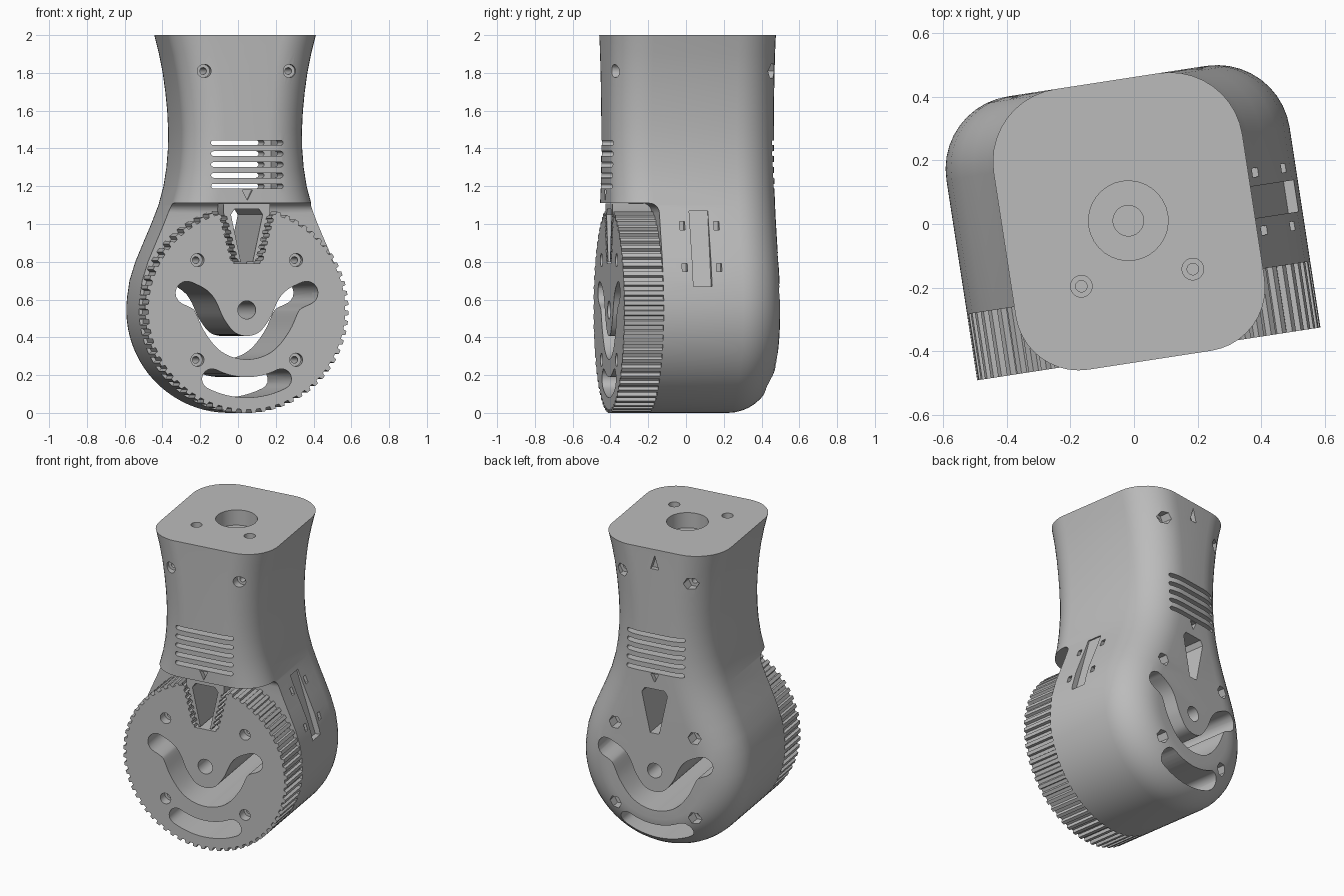
import bpy, bmesh, math
from mathutils import Matrix, Vector

cube = bpy.data.objects.get("Cube")
if cube:
    bpy.data.objects.remove(cube, do_unlink=True)

grey = bpy.data.materials.new("plain grey")
grey.use_nodes = True
grey.diffuse_color = (0.5, 0.5, 0.5, 1)
grey.node_tree.nodes["Principled BSDF"].inputs["Base Color"].default_value = (0.5, 0.5, 0.5, 1)

HUB = 0.545           # height of the wheel axis, also its radius
FRONT, BACK, SEAT = -0.43, 0.456, -0.2
WHEEL_FRONT = -0.41


def make(name, bm):
    bmesh.ops.recalc_face_normals(bm, faces=bm.faces)
    me = bpy.data.meshes.new(name)
    bm.to_mesh(me)
    bm.free()
    me.materials.append(grey)
    ob = bpy.data.objects.new(name, me)
    bpy.context.collection.objects.link(ob)
    return ob


def loft(name, rings):
    bm = bmesh.new()
    loops = [[bm.verts.new(p) for p in ring] for ring in rings]
    n = len(loops[0])
    for a, b in zip(loops, loops[1:]):
        for i in range(n):
            bm.faces.new((a[i], a[(i + 1) % n], b[(i + 1) % n], b[i]))
    bm.faces.new(loops[0])
    bm.faces.new(loops[-1])
    return make(name, bm)


def prism(name, pts, a, b, axis="y"):
    place = {"y": lambda p, q, d: (p, d, q),
             "x": lambda p, q, d: (d, p, q),
             "z": lambda p, q, d: (p, q, d)}[axis]
    return loft(name, [[place(p, q, d) for p, q in pts] for d in (a, b)])


def circle(x, z, r, n=24):
    return [(x + r * math.cos(math.tau * i / n), z + r * math.sin(math.tau * i / n)) for i in range(n)]


def box(x0, x1, z0, z1):
    return [(x0, z0), (x1, z0), (x1, z1), (x0, z1)]


def stroke(path, r, n=8):
    """Outline of a round-ended slot that follows a path."""
    path = [Vector(p) for p in path]
    out = []
    for line in (path, path[::-1]):
        for i, p in enumerate(line):
            t = (line[min(i + 1, len(line) - 1)] - line[max(i - 1, 0)]).normalized()
            side = Vector((t.y, -t.x))
            out.append(p + side * r)
        for k in range(1, n):
            a = math.pi * k / n
            out.append(line[-1] + (side * math.cos(a) + t * math.sin(a)) * r)
    return [tuple(p) for p in out]


def smooth(pts, steps=6):
    """Catmull-Rom curve through the points."""
    p = [Vector(q) for q in [pts[0]] + pts + [pts[-1]]]
    out = []
    for a, b, c, d in zip(p, p[1:], p[2:], p[3:]):
        for k in range(steps):
            t = k / steps
            out.append(0.5 * (2 * b + (c - a) * t + (2 * a - 5 * b + 4 * c - d) * t * t
                              + (3 * b - a - 3 * c + d) * t ** 3))
    return out + [p[-1]]


def cut(cutter, *targets):
    cutter.hide_render = True
    for ob in targets:
        mod = ob.modifiers.new("cut", "BOOLEAN")
        mod.operation, mod.solver, mod.object = "DIFFERENCE", "EXACT", cutter
        bpy.context.view_layer.objects.active = ob
        bpy.ops.object.modifier_apply(modifier=mod.name)
    bpy.data.objects.remove(cutter, do_unlink=True)


# Housing: flared neck above a round base, with rounded front and back edges
widths = [0.395, 0.37, 0.35, 0.336, 0.326, 0.321, 0.322, 0.33, 0.346, 0.373, 0.412, 0.455, 0.497, 0.528]
half = [Vector((w, 2 - 0.1 * i)) for i, w in enumerate(widths)]
for i in range(22):
    a = math.radians(8 - 98 * i / 21)
    half.append(Vector((HUB * math.cos(a), HUB + HUB * math.sin(a))))
normals = []
for i in range(len(half)):
    t = half[min(i + 1, len(half) - 1)] - half[max(i - 1, 0)]
    normals.append(Vector((-t.y, t.x)).normalized())
normals[0], normals[-1] = Vector((1, 0)), Vector((0, -1))


def section(y, inset):
    right = [p - n * inset for p, n in zip(half, normals)]
    return [(p.x, y, p.y) for p in right] + [(-p.x, y, p.y) for p in right[-2::-1]]


rings = []
for k in range(11):
    a = math.pi / 2 * k / 10
    rings.append(section(FRONT + 0.2 * (1 - math.sin(a)), 0.2 * (1 - math.cos(a))))
rings.reverse()
for k in range(11):
    a = math.pi / 2 * k / 10
    rings.append(section(BACK - 0.23 * (1 - math.sin(a)), 0.23 * (1 - math.cos(a))))
housing = loft("housing", rings)

# Step in the housing where the wheel sits
corner = [(SEAT - 0.05 + 0.05 * math.cos(a), 1.06 + 0.05 * math.sin(a))
          for a in (math.pi / 2 * k / 6 for k in range(7))]
cut(prism("step", [(-0.7, -0.2), (SEAT, -0.2)] + corner + [(-0.7, 1.11)], -1, 1, "x"), housing)

# Toothed wheel
TEETH = 64
outline = []
for i in range(TEETH):
    for f, r in ((0, 0.527), (0.4, 0.527), (0.5, HUB), (0.9, HUB)):
        a = math.tau * (i + f) / TEETH
        outline.append((r * math.cos(a), HUB + r * math.sin(a)))
wheel = prism("toothed_wheel", outline, WHEEL_FRONT, SEAT)


# Notch in the wheel and the toothed wedge that fills it
def toothed_wedge(top, bottom, z0, z1, depth, count=7):
    side = []
    for i in range(count):
        for f, d in ((0, 0), (0.4, 0), (0.5, depth), (0.9, depth)):
            t = (i + f) / count * 0.85
            side.append((bottom + (top - bottom) * t + d, z0 + (z1 - z0) * t))
    side.append((top, z1))
    return side + [(-x, z) for x, z in reversed(side)]


cut(prism("notch", toothed_wedge(0.155, 0.07, 0.79, 1.12, 0.012), -0.6, 0), wheel)
wedge = prism("wedge", toothed_wedge(0.125, 0.045, 0.8, 1.108, 0.012), WHEEL_FRONT, SEAT)
hole = [(-0.03, 0.79), (0.03, 0.79), (0.085, 1.05), (0.065, 1.08), (-0.065, 1.08), (-0.085, 1.05)]
cut(prism("wedge_hole", hole, -0.6, 0.6), housing, wedge)

# Curved slots through wheel and base
arm = [(0.32, 0.09), (0.235, 0.04), (0.175, -0.08), (0.1, -0.17)]
path = smooth([(-x, HUB + z) for x, z in arm] + [(0, HUB - 0.2)] + [(x, HUB + z) for x, z in arm[::-1]])
cut(prism("wave_slot", stroke(path, 0.062), -0.6, 0.6), housing, wheel)
arc = [(0.41 * math.sin(a), HUB - 0.41 * math.cos(a)) for a in (math.radians(-27 + 4.5 * k) for k in range(13))]
cut(prism("lower_slot", stroke(arc, 0.054), -0.6, 0.6), housing, wheel)
cut(prism("axle_hole", circle(0, HUB, 0.048), -0.6, 0.6), housing, wheel)

# Bolt holes: round heads in front, hexagonal nuts behind
bolts = [(sx * 0.264, HUB + sz * 0.264, WHEEL_FRONT) for sx in (-1, 1) for sz in (-1, 1)]
bolts += [(sx * 0.228, 1.81, FRONT) for sx in (-1, 1)]
for x, z, front in bolts:
    cut(prism("shank", circle(x, z, 0.018, 16), -0.6, 0.6), housing, wheel)
    cut(prism("head", circle(x, z, 0.035), -0.6, front + 0.06), housing, wheel)
    cut(prism("nut", circle(x, z, 0.042, 6), BACK - 0.08, 0.6), housing)

# Neck cavity and vent slots
cut(prism("cavity", box(-0.23, 0.23, 1.16, 1.47), -0.22, 0.24), housing)
for i in range(5):
    z = 1.2 + 0.0575 * i
    cut(prism("vent", stroke([(-0.18, z), (0.18, z)], 0.013, 6), -0.6, 0.6), housing)

# Engraved arrow marks
down = [(-0.027, 1.18), (0.027, 1.18), (0, 1.125)]
cut(prism("front_mark", down, -0.6, FRONT + 0.03), housing)
cut(prism("back_mark", down, BACK - 0.03, 0.6), housing)
cut(prism("top_mark", [(-0.027, 1.87), (0.027, 1.87), (0, 1.96)], BACK - 0.03, 0.6), housing)

# Mounting holes in the top
for x, y, r, depth in ((0, 0.013, 0.125, 0.1), (0, 0.013, 0.048, 0.3),
                       (-0.177, -0.168, 0.034, 0.06), (-0.177, -0.168, 0.018, 0.2),
                       (0.177, -0.168, 0.034, 0.06), (0.177, -0.168, 0.018, 0.2)):
    cut(prism("mount", circle(x, y, r, 32), 2 - depth, 2.1, "z"), housing)

# Cable channel and tie holes on the left flank
cut(prism("channel", [(0.375, 1.07), (0.5, 0.67), (0.7, 0.67), (0.7, 1.07)], -0.04, 0.06), housing)
for y in (-0.082, 0.102):
    for z, depth in ((0.99, 0.37), (0.77, 0.46)):
        cut(prism("tie_hole", box(y - 0.014, y + 0.014, z - 0.022, z + 0.022), depth, 0.7, "x"), housing)

# Turn the whole piece slightly about the vertical and shade
turn = Matrix.Rotation(math.radians(8.75), 4, "Z") @ Matrix.Translation((-0.016, 0, 0))
for ob in (housing, wheel, wedge):
    ob.data.transform(turn)
    bpy.ops.object.select_all(action="DESELECT")
    ob.select_set(True)
    bpy.context.view_layer.objects.active = ob
    bpy.ops.object.shade_smooth_by_angle(angle=math.radians(25))
